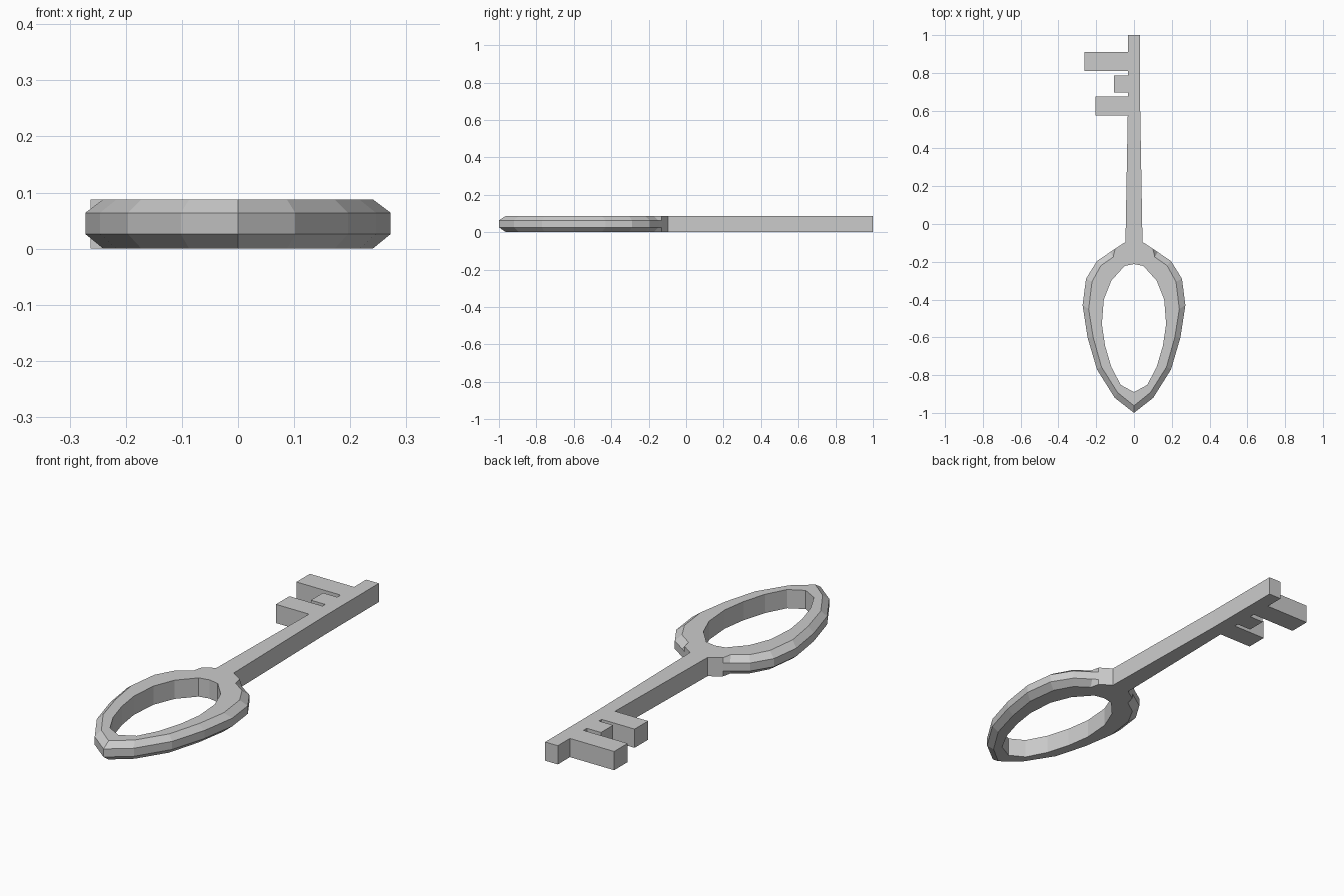
import bpy, bmesh

if "Cube" in bpy.data.objects:
    bpy.data.objects.remove(bpy.data.objects["Cube"])

H = 0.088            # full thickness
LO, HI = 0.026, 0.064  # side band between the chamfers

# Right half of the bow, neck to tip: widest outline, chamfered outline, hole
side = [(0, -.095), (.045, -.095), (.1, -.131), (.125, -.148), (.196, -.196), (.254, -.29),
        (.272, -.43), (.246, -.6), (.196, -.77), (.102, -.92), (0, -1)]
rim = [(0, -.095), (.045, -.095), (.1, -.131), (.11, -.175), (.175, -.22), (.222, -.305),
       (.24, -.45), (.216, -.6), (.172, -.757), (.087, -.892), (0, -.962)]
hole = [(0, -.212), (.025, -.217), (.05, -.222), (.073, -.248), (.12, -.3), (.16, -.4),
        (.17, -.53), (.153, -.645), (.12, -.757), (.07, -.852), (0, -.89)]

# Shaft and teeth outline, open at the neck
teeth = [(-.205, .575, .675), (-.107, .695, .785), (-.263, .81, .91)]
blade = [(0, -.095), (.045, -.095), (.033, .6), (.033, 1), (-.033, 1)]
for x, y0, y1 in reversed(teeth):
    blade += [(-.033, y1), (x, y1), (x, y0), (-.033, y0)]
blade.append((-.045, -.095))

bm = bmesh.new()


def face(points):
    bm.faces.new([bm.verts.new(p) for p in points])


# Bow: loft the closed cross-section along each half
section = [(hole, H), (rim, H), (side, HI), (side, LO), (rim, 0), (hole, 0)]
for s in (1, -1):
    for i in range(len(side) - 1):
        for k in range(6):
            if i == 0 and k in (1, 2, 3):
                continue  # neck stays open where the shaft joins
            (a, za), (b, zb) = section[k], section[(k + 1) % 6]
            face([(s * a[i][0], a[i][1], za), (s * b[i][0], b[i][1], zb),
                  (s * b[i + 1][0], b[i + 1][1], zb), (s * a[i + 1][0], a[i + 1][1], za)])

# Shaft with teeth: top, bottom and walls
for z in (0, H):
    face([(x, y, z) for x, y in blade])
for (x0, y0), (x1, y1) in zip(blade[1:], blade[2:]):
    if (x1, y1) == (x0, y0):
        continue
    pts = [(x0, y0, 0), (x1, y1, 0), (x1, y1, H), (x0, y0, H)]
    if x0 == .045:    # match the band heights at the neck
        pts += [(x0, y0, HI), (x0, y0, LO)]
    elif x1 == -.045:
        pts[2:2] = [(x1, y1, LO), (x1, y1, HI)]
    face(pts)

# Weld into one solid
bmesh.ops.remove_doubles(bm, verts=bm.verts, dist=1e-4)
bmesh.ops.dissolve_degenerate(bm, edges=bm.edges, dist=1e-5)
bmesh.ops.recalc_face_normals(bm, faces=bm.faces)
mesh = bpy.data.meshes.new("key")
bm.to_mesh(mesh)
bm.free()
bpy.context.collection.objects.link(bpy.data.objects.new("key", mesh))
